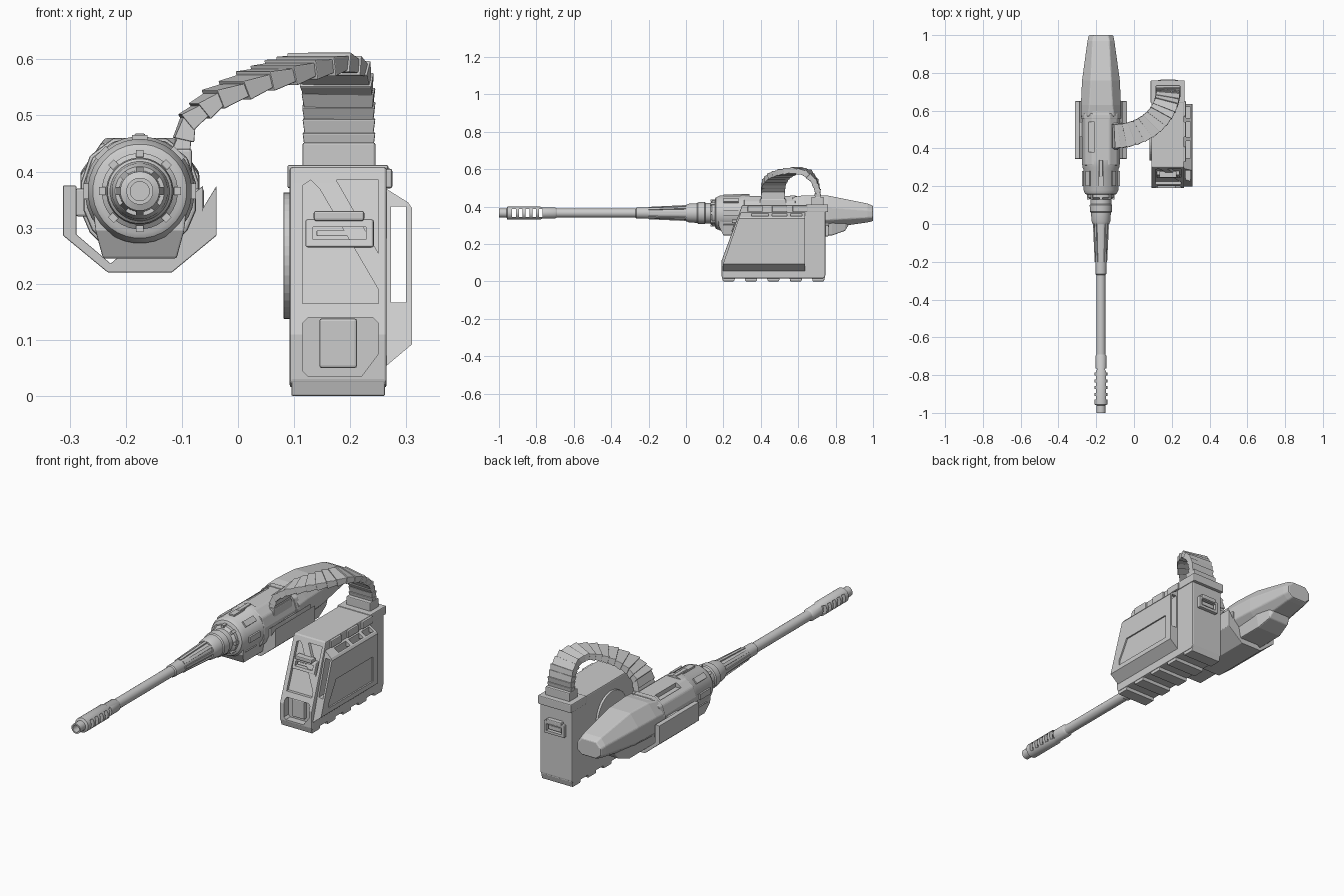
import bpy, bmesh, math
from mathutils import Vector

cube = bpy.data.objects.get("Cube")
if cube:
    bpy.data.objects.remove(cube)

grey = bpy.data.materials.new("light_grey")
grey.use_nodes = True
grey.diffuse_color = (0.6, 0.6, 0.6, 1)
grey.node_tree.nodes["Principled BSDF"].inputs["Base Color"].default_value = (0.6, 0.6, 0.6, 1)

GX, GZ = -0.175, 0.365   # gun axis


def loft(name, rings, bevel=0, smooth=False):
    """Closed solid through a list of equal-length rings of points."""
    bm = bmesh.new()
    loops = [[bm.verts.new(p) for p in ring] for ring in rings]
    for a, b in zip(loops, loops[1:]):
        for i in range(len(a)):
            j = (i + 1) % len(a)
            bm.faces.new((a[i], a[j], b[j], b[i]))
    bm.faces.new(loops[0])
    bm.faces.new(loops[-1])
    bmesh.ops.recalc_face_normals(bm, faces=bm.faces)
    me = bpy.data.meshes.new(name)
    bm.to_mesh(me)
    bm.free()
    me.materials.append(grey)
    ob = bpy.data.objects.new(name, me)
    bpy.context.collection.objects.link(ob)
    if bevel:
        m = ob.modifiers.new("Bevel", 'BEVEL')
        m.width, m.segments, m.limit_method = bevel, 2, 'ANGLE'
    if smooth:
        bpy.ops.object.select_all(action='DESELECT')
        ob.select_set(True)
        bpy.context.view_layer.objects.active = ob
        bpy.ops.object.shade_smooth_by_angle(angle=math.radians(35))
    return ob


def prism(name, pts, axis, lo, hi, bevel=0, shear=None):
    """Extrude a 2D outline along x (points y,z) or along y (points x,z)."""
    def put(p, d):
        if axis == 'x':
            return (d, p[0], p[1])
        return (p[0], d + (shear(p[1]) if shear else 0), p[1])
    return loft(name, [[put(p, d) for p in pts] for d in (lo, hi)], bevel)


def box(name, x0, x1, y0, y1, z0, z1, bevel=0.004):
    return prism(name, [(x0, z0), (x1, z0), (x1, z1), (x0, z1)], 'y', y0, y1, bevel)


def lathe(name, profile, steps=32):
    """Turn (y, radius) pairs around the gun axis."""
    turn = [math.tau * (i + 0.5) / steps for i in range(steps)]
    return loft(name, [[(GX + r * math.cos(t), y, GZ + r * math.sin(t)) for t in turn]
                       for y, r in profile], smooth=True)


def cut(ob, cutter):
    cutter.hide_render = True
    cutter.hide_set(True)
    cutter.display_type = 'WIRE'
    m = ob.modifiers.new("Cut", 'BOOLEAN')
    m.operation, m.object, m.solver = 'DIFFERENCE', cutter, 'EXACT'


def face_y(z):
    """Sloping front of the ammunition box."""
    return 0.19 + max(0, z - 0.11) * 0.37


# Barrel and slotted muzzle
muzzle = lathe("muzzle_brake", [(-0.75, 0.017), (-1, 0.017), (-1, 0.024), (-0.96, 0.024),
                                (-0.955, 0.035), (-0.78, 0.035), (-0.77, 0.03), (-0.7, 0.03), (-0.69, 0.024)])
for i in range(5):
    y = -0.93 + i * 0.036
    cut(muzzle, box("muzzle_slot_cutter", GX - 0.1, GX + 0.1, y, y + 0.02, GZ - 0.022, GZ + 0.022, 0))
lathe("barrel", [(-0.7, 0.024), (-0.27, 0.024), (-0.265, 0.029), (-0.24, 0.029), (0.03, 0.038)])
lathe("barrel_collar", [(0.0, 0.044), (0.015, 0.05), (0.06, 0.053), (0.065, 0.058), (0.1, 0.06),
                        (0.105, 0.055), (0.13, 0.055), (0.14, 0.068), (0.175, 0.068), (0.18, 0.06)])
lathe("front_drum", [(0.155, 0.075), (0.16, 0.084), (0.18, 0.093), (0.29, 0.093), (0.3, 0.098), (0.34, 0.098)])

# Barrel flutes and collar lugs
for i in range(8):
    a = math.tau * i / 8
    out, side = Vector((math.cos(a), 0, math.sin(a))), Vector((-math.sin(a), 0, math.cos(a)))
    c = Vector((GX, 0, GZ))
    def bar(name, y0, y1, r0, r1, w):
        loft(name, [[c + Vector((0, y, 0)) + out * (r - d) + side * s
                     for d, s in ((0.012, -w), (0, -w), (0, w), (0.012, w))] for y, r in ((y0, r0), (y1, r1))])
    bar("barrel_flute", -0.2, 0.005, 0.033, 0.043, 0.007)
    bar("collar_lug", 0.13, 0.165, 0.073, 0.073, 0.007)
    bar("drum_rib", 0.2, 0.28, 0.1, 0.1, 0.014)

# Receiver shell and lower housing
half = [(0.045, 0.455), (0.085, 0.425), (0.1, 0.38), (0.1, 0.33), (0.085, 0.295), (0.06, 0.27)]
shell = [(GX + x, z) for x, z in half] + [(GX - x, z) for x, z in reversed(half)]
receiver = prism("receiver", shell, 'y', 0.31, 0.6, 0.006)
cut(receiver, box("receiver_slot_cutter", GX - 0.065, GX - 0.035, 0.38, 0.54, 0.435, 0.5, 0))
box("top_rib", GX - 0.01, GX + 0.01, 0.25, 0.34, 0.44, 0.468)
def housing_ring(y, w0, w1, z0, z1):
    return [(GX - w1, y, z1), (GX - w0, y, z0), (GX + w0, y, z0), (GX + w1, y, z1)]
loft("lower_housing", [housing_ring(0.175, 0.08, 0.086, 0.295, 0.35), housing_ring(0.2, 0.066, 0.085, 0.245, 0.35),
                       housing_ring(0.78, 0.066, 0.085, 0.245, 0.35), housing_ring(0.85, 0.055, 0.07, 0.27, 0.35),
                       housing_ring(0.875, 0.045, 0.06, 0.31, 0.35)], 0.004)
prism("rear_band", [(GX + (x - GX) * 1.05, GZ + (z - GZ) * 1.05) for x, z in shell], 'y', 0.555, 0.585, 0.004)

# Tapered stock
def stock_ring(y, top, bottom, wt, wm):
    side = [(wt, top), (wm, top - 0.35 * (top - bottom)), (wm, bottom + 0.25 * (top - bottom)), (wt, bottom)]
    return [(GX + x, y, z) for x, z in side] + [(GX - x, y, z) for x, z in reversed(side)]
loft("stock", [stock_ring(0.57, 0.45, 0.29, 0.07, 0.106), stock_ring(0.63, 0.46, 0.285, 0.062, 0.106),
               stock_ring(0.76, 0.458, 0.285, 0.055, 0.1), stock_ring(0.97, 0.416, 0.315, 0.045, 0.071),
               stock_ring(1.0, 0.403, 0.322, 0.038, 0.064)], 0.005)

# Cradle, a bent plate under the receiver
outer = [(0.137, 0.375), (0.137, 0.286), (0.057, 0.22)]
inner = [(0.052, 0.236), (0.113, 0.288), (0.113, 0.375)]
run = outer + [(-x, z) for x, z in reversed(outer)] + [(-x, z) for x, z in reversed(inner)] + list(reversed(inner))
prism("cradle", [(GX + x, z) for x, z in run], 'y', 0.345, 0.65, 0.002)
for s in (-1, 1):
    a, b = sorted((GX + s * 0.09, GX + s * 0.114))
    box("cradle_pivot", a, b, 0.46, 0.54, 0.32, 0.37)

# Ammunition box
ammo = prism("ammo_box", [(0.2, 0.015), (0.19, 0.025), (0.19, 0.11), (0.29, 0.38), (0.3, 0.408), (0.645, 0.408),
                          (0.745, 0.4), (0.745, 0.03), (0.735, 0.015)], 'x', 0.092, 0.265, 0.005)
panels = [[(0.115, 0.165), (0.25, 0.165), (0.25, 0.19), (0.145, 0.37), (0.13, 0.385), (0.115, 0.375)],
          [(0.25, 0.255), (0.25, 0.385), (0.175, 0.385)]]
for p in panels:
    cut(ammo, prism("front_panel_cutter", p, 'y', -0.05, 0.015, 0, face_y))
cut(ammo, prism("lower_window_cutter", [(0.125, 0.035), (0.22, 0.035), (0.25, 0.075), (0.25, 0.13), (0.24, 0.14),
                                        (0.125, 0.14), (0.115, 0.13), (0.115, 0.045)], 'y', 0.1, 0.225))
box("window_insert", 0.145, 0.212, 0.208, 0.24, 0.05, 0.138)
box("box_lip", 0.088, 0.268, 0.64, 0.76, 0.37, 0.412)
box("belt_neck", 0.115, 0.245, 0.67, 0.735, 0.4, 0.452)
for i in range(5):
    y = 0.19 + i * 0.12
    prism("bottom_foot", [(y, 0.03), (y + 0.008, 0), (y + 0.067, 0), (y + 0.075, 0.03)], 'x', 0.095, 0.262, 0.003)

# Round plate on the inner side
turn = [math.tau * i / 40 for i in range(40)]
prism("round_plate", [(0.45 + 0.113 * math.cos(t), 0.25 + 0.113 * math.sin(t)) for t in turn], 'x', 0.081, 0.1, 0.002)

# Latches at the front and back
def latch(name, y, x0, x1, z0, z1, shear=None):
    def rect(g):
        return [(x0 + g, z0 + g), (x1 - g, z0 + g), (x1 - g, z1 - g), (x0 + g, z1 - g)]
    ob = prism(name, rect(0), 'y', y - 0.012, y + 0.012, 0.004, shear)
    cut(ob, prism(name + "_cutter", rect(0.014), 'y', y - 0.05, y + 0.05, 0, shear))
    prism(name + "_plate", rect(0.02), 'y', y - 0.006, y + 0.006, 0.002, shear)
latch("front_latch", 0.006, 0.12, 0.242, 0.265, 0.315, face_y)
box("front_latch_hook", 0.135, 0.225, 0.245, 0.28, 0.312, 0.33)
latch("back_latch", 0.75, 0.125, 0.235, 0.24, 0.3)
box("back_latch_hook", 0.14, 0.22, 0.74, 0.765, 0.29, 0.312)

# Outer guard with open slot and top windows
section = [(0.26, 0.372), (0.303, 0.345), (0.31, 0.335), (0.31, 0.092), (0.26, 0.05)]
guard = loft("side_guard", [[(x, face_y(z) + 0.008, z) for x, z in section], [(x, 0.635, z) for x, z in section]])
cut(guard, box("guard_slot_cutter", 0.273, 0.299, 0.1, 0.8, 0.167, 0.338, 0))
for y0, y1 in ((0.35, 0.44), (0.46, 0.54), (0.56, 0.62)):
    cut(guard, box("guard_window_cutter", 0.274, 0.298, y0, y1, 0.3, 0.45, 0))
cut(guard, prism("guard_panel_cutter", [(0.26, 0.115), (0.26, 0.14), (0.315, 0.235), (0.6, 0.235), (0.6, 0.115)],
                 'x', 0.303, 0.35))
for y in (0.33, 0.46, 0.57):
    box("guard_clip", 0.245, 0.275, y, y + 0.08, 0.37, 0.405)

# Feed belt: overlapping links along an arc that climbs and turns
keys = [(0, 0.43), (0.03, 0.49), (0.14, 0.53), (0.32, 0.562), (0.5, 0.582), (0.68, 0.594),
        (0.84, 0.582), (0.95, 0.54), (0.995, 0.49), (1, 0.44)]


def belt_point(u):
    k = min(int(u * (len(keys) - 1)), len(keys) - 2)
    t = u * (len(keys) - 1) - k
    f, z = ((1 - t) * p + t * q for p, q in zip(keys[k], keys[k + 1]))
    a = f * math.pi / 2
    return (Vector((-0.103 + 0.283 * math.sin(a), 0.705 - 0.24 * math.cos(a), z)),
            Vector((-math.sin(a), math.cos(a), 0)))


LINKS = 18
for i in range(LINKS):
    rings = []
    ends = [belt_point(u / LINKS) for u in (i, i + 1)]
    along = (ends[1][0] - ends[0][0]).normalized()
    for (p, w), grow, shift in zip(ends, (0.007, 0), (-0.004, 0.008)):
        n = along.cross(w).normalized()
        p = p + along * shift
        rings.append([p + w * s * (0.06 + grow * 0.7) + n * h * (0.011 + grow)
                      for s, h in ((-1, -1), (1, -1), (1, 1), (-1, 1))])
    loft("belt_link", rings, 0.002)
box("feed_port", -0.125, -0.082, 0.395, 0.535, 0.39, 0.44)
